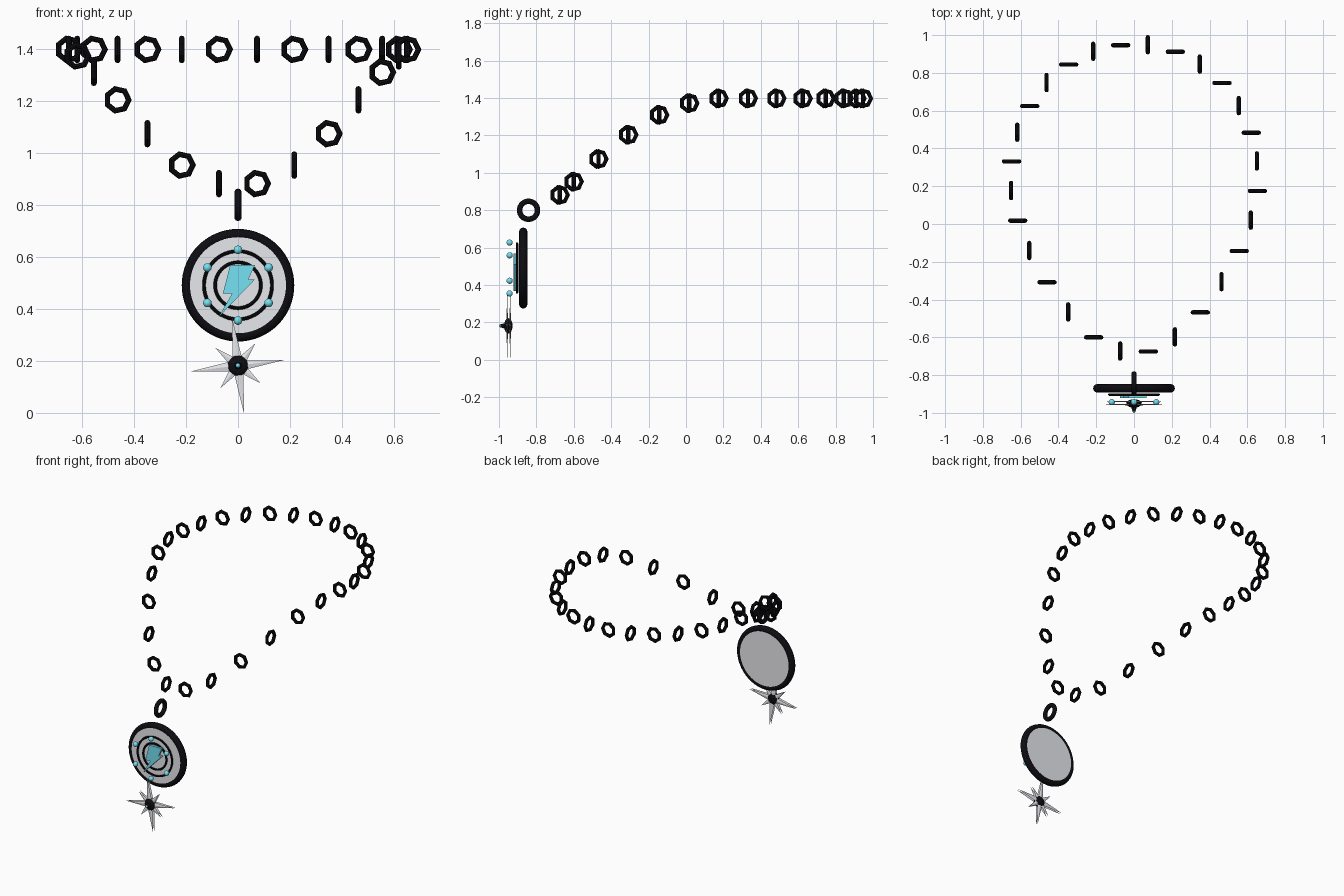
import bpy, bmesh
from math import sin, cos, pi, radians
from mathutils import Matrix, Vector

if "Cube" in bpy.data.objects:
    bpy.data.objects.remove(bpy.data.objects["Cube"])


def mat(name, col):
    m = bpy.data.materials.new(name)
    m.diffuse_color = (*col, 1)
    m.use_nodes = True
    m.node_tree.nodes["Principled BSDF"].inputs["Base Color"].default_value = m.diffuse_color
    return m


BLACK = mat("black_metal", (0.004, 0.004, 0.006))
TEAL = mat("teal_glow", (0.18, 0.75, 0.9))
SILVER = mat("silver", (0.8, 0.81, 0.84))


def finish(name, m, smooth=True):
    o = bpy.context.object
    o.name = name
    o.data.materials.append(m)
    if smooth:
        bpy.ops.object.shade_smooth_by_angle(angle=radians(40))
    return o


def ring(name, loc, rot, major, minor, seg, mseg, m, smooth=True):
    bpy.ops.mesh.primitive_torus_add(location=loc, rotation=rot, major_radius=major,
                                     minor_radius=minor, major_segments=seg, minor_segments=mseg)
    return finish(name, m, smooth)


def cyl(name, loc, r, depth, m, seg=64):
    bpy.ops.mesh.primitive_cylinder_add(vertices=seg, radius=r, depth=depth,
                                        location=loc, rotation=(pi / 2, 0, 0))
    return finish(name, m)


def ball(name, loc, r, m, sy=1):
    bpy.ops.mesh.primitive_uv_sphere_add(segments=20, ring_count=12, radius=r, location=loc)
    bpy.context.object.scale.y = sy
    return finish(name, m)


FRONT, SIDE = (pi / 2, 0, 0), (pi / 2, 0, pi / 2)

# chain: 28 links on an oval whose front part sags towards the pendant
SAG = [(-.675, .882), (-.6, .953), (-.468, 1.074), (-.308, 1.204), (-.143, 1.31), (.018, 1.373)]
for k in range(28):
    a = (k + .5) * 2 * pi / 28
    i = min(k, 27 - k)
    y, z = SAG[i] if i < 6 else (.253 - .698 * cos(a), 1.398)
    ring("chain_link", (.655 * sin(a), y, z), SIDE if k % 2 else FRONT,
         .043, .0115, 7, 8, BLACK, False)

# pendant
Z = .491
ring("hanging_ring", (0, -.842, .8), SIDE, .048, .0145, 32, 10, BLACK)
ring("pendant_rim", (0, -.87, Z), FRONT, .194, .0225, 64, 12, BLACK)
cyl("pendant_disc", (0, -.87, Z), .192, .04, SILVER)
ring("outer_face_ring", (0, -.903, Z), FRONT, .131, .0065, 48, 8, BLACK)
ring("inner_face_ring", (0, -.903, Z), FRONT, .088, .0065, 48, 8, BLACK)

# lightning bolt plate
bolt = [(-.03, .573), (.065, .573), (.04, .517), (.065, .517), (-.075, .372), (-.022, .464), (-.058, .464)]
bm = bmesh.new()
face = bm.faces.new([bm.verts.new((x, -.922, z - .004)) for x, z in bolt])
ext = bmesh.ops.extrude_face_region(bm, geom=[face])
bmesh.ops.translate(bm, vec=(0, .018, 0), verts=[v for v in ext["geom"] if isinstance(v, bmesh.types.BMVert)])
bmesh.ops.recalc_face_normals(bm, faces=bm.faces)
me = bpy.data.meshes.new("bolt_plate")
bm.to_mesh(me)
bm.free()
me.materials.append(TEAL)
bpy.context.collection.objects.link(bpy.data.objects.new("bolt_plate", me))

# six gems in front of the outer ring
for k in range(6):
    a = k * pi / 3
    ball("gem", (.136 * sin(a), -.943, Z + .136 * cos(a)), .0165, TEAL)

# star charm: two thin layers of four long and four short spikes around a hub
C = Vector((0, -.95, .182))
for k in range(8):
    a = radians(-7) + k * pi / 4
    length = .183 if k % 2 == 0 else .11
    for dy in (-.006, .01):
        bpy.ops.mesh.primitive_cone_add(vertices=4, radius1=.022, radius2=0, depth=length)
        o = finish("star_spike", SILVER, False)
        o.matrix_world = (Matrix.Translation(C + Vector((0, dy, 0))) @ Matrix.Rotation(a, 4, 'Y') @
                          Matrix.Diagonal((1, .22, 1, 1)) @ Matrix.Translation((0, 0, length / 2)))
ball("star_hub", C, .041, BLACK, .55)
bpy.ops.mesh.primitive_cone_add(vertices=16, radius1=.016, radius2=.008, depth=.03,
                                location=C + Vector((0, -.028, 0)), rotation=(pi / 2, 0, 0))
finish("hub_tip", BLACK)
ball("hub_gem", C + Vector((0, -.042, 0)), .008, TEAL)
